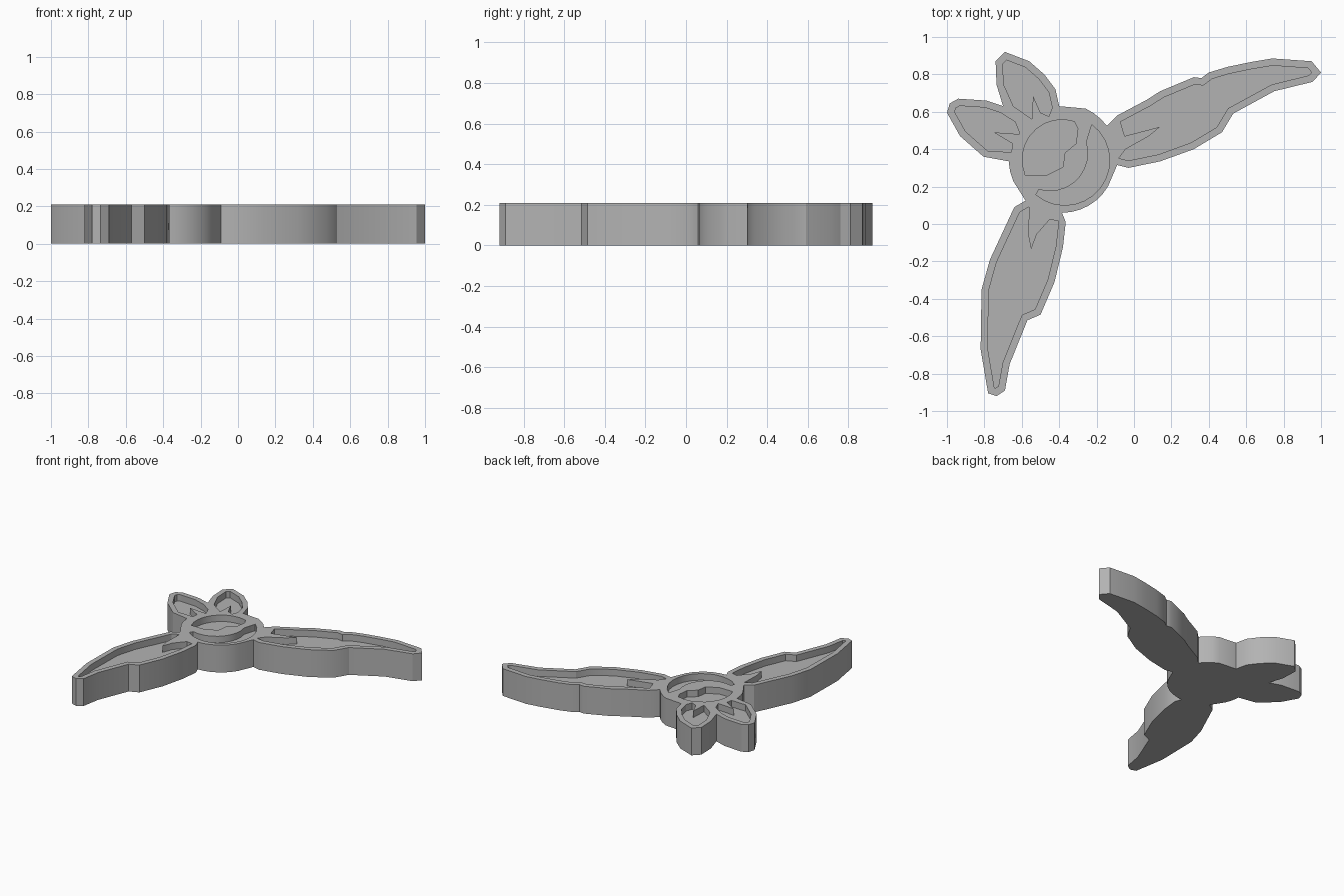
import bpy, bmesh, math
from mathutils import Vector

if "Cube" in bpy.data.objects:
    bpy.data.objects.remove(bpy.data.objects["Cube"])

HEIGHT, FLOOR, RIM = 0.21, 0.16, 0.038

grey = bpy.data.materials.new("plain grey")
grey.diffuse_color = (0.45, 0.45, 0.45, 1)
grey.use_nodes = True
grey.node_tree.nodes["Principled BSDF"].inputs["Base Color"].default_value = grey.diffuse_color


def arc(x, y, r, start, end, steps):
    """Points along a circular arc, angles in degrees."""
    angles = [math.radians(start + (end - start) * i / steps) for i in range(steps + 1)]
    return [(x + r * math.cos(a), y + r * math.sin(a)) for a in angles]


def inset(chain):
    """Shift an open clockwise chain inward by the rim width."""
    pts = [Vector(p) for p in chain]
    normals = []
    for a, b in zip(pts, pts[1:]):
        d = (b - a).normalized()
        normals.append(Vector((d.y, -d.x)))
    result = []
    for i, p in enumerate(pts):
        n0, n1 = normals[max(i - 1, 0)], normals[min(i, len(normals) - 1)]
        result.append(tuple(p + (n0 + n1) * RIM / (1 + n0.dot(n1))))
    return result


def prism(name, pts, z0, z1):
    """Extrude a flat outline between two heights."""
    bm = bmesh.new()
    face = bm.faces.new([bm.verts.new((x, y, z0)) for x, y in pts])
    top = bmesh.ops.extrude_face_region(bm, geom=[face], use_keep_orig=True)
    for v in top["geom"]:
        if isinstance(v, bmesh.types.BMVert):
            v.co.z = z1
    bmesh.ops.recalc_face_normals(bm, faces=bm.faces[:])
    mesh = bpy.data.meshes.new(name)
    bm.to_mesh(mesh)
    bm.free()
    mesh.materials.append(grey)
    obj = bpy.data.objects.new(name, mesh)
    bpy.context.collection.objects.link(obj)
    return obj


# Petals and leaves: outer edge, from base around the tip to base
upper_petal = [(-.735, .745), (-.74, .87), (-.69, .92), (-.56, .87), (-.48, .80),
               (-.42, .72), (-.40, .63)]
right_leaf = [(-.09, .58), (.07, .665), (.14, .71), (.32, .785), (.36, .78), (.40, .81),
              (.50, .84), (.62, .865), (.74, .885), (.95, .87), (1, .81), (.955, .76),
              (.75, .71), (.53, .59), (.47, .49), (.32, .40), (.14, .335),
              (-.03, .30), (-.09, .315)]
lower_leaf = [(-.365, .01), (-.38, -.125), (-.425, -.31), (-.50, -.485), (-.57, -.515),
              (-.665, -.75), (-.69, -.89), (-.735, -.92), (-.78, -.905), (-.82, -.67),
              (-.815, -.35), (-.77, -.19), (-.64, .09), (-.58, .125)]
left_petal = [(-.805, .36), (-.93, .47), (-1, .595), (-.985, .645), (-.94, .67),
              (-.79, .66), (-.70, .63)]

# Round bud fills the gaps between them
bud = (-.385, .345)
outline = (upper_petal + arc(*bud, .30, 65, 37, 3)
           + right_leaf + arc(*bud, .285, -30, -90, 6)
           + lower_leaf + arc(*bud, .285, 204, 182, 2) + left_petal)
plaque = prism("flower_plaque", outline, 0, HEIGHT)

# Sunken areas: inset limb edges closed by a pointed vein at the base
upper_vein = [(-.455, .575), (-.50, .595), (-.54, .685), (-.545, .56), (-.645, .63)]
right_vein = [(-.045, .40), (.08, .47), (.14, .52), (-.05, .47)]
lower_vein = [(-.565, -.06), (-.55, -.135), (-.52, -.055), (-.45, .025)]
left_vein = [(-.635, .545), (-.61, .48), (-.75, .49), (-.65, .43), (-.655, .385)]
bud_fold = [(-.47, .26), (-.38, .305), (-.37, .38), (-.31, .43), (-.30, .51)]
pockets = [
    inset(upper_petal) + upper_vein,
    inset(right_leaf) + right_vein,
    inset(lower_leaf) + lower_vein,
    inset(left_petal) + left_vein,
    arc(*bud, .213, 72, 203, 9) + bud_fold,
    arc(-.37, .34, .24, 53, -130, 14) + arc(-.45, .38, .205, -107, 17, 9),
]

# Carve each pocket into the top
cutters = []
for i, pts in enumerate(pockets):
    cutter = prism("pocket_cutter_%d" % i, pts, FLOOR, HEIGHT + 0.1)
    cutter.hide_render = True
    mod = plaque.modifiers.new("pocket", "BOOLEAN")
    mod.operation = "DIFFERENCE"
    mod.solver = "EXACT"
    mod.object = cutter
    cutters.append(cutter)

# Bake the carving, then drop the cutters
graph = bpy.context.evaluated_depsgraph_get()
carved = bpy.data.meshes.new_from_object(plaque.evaluated_get(graph))
plaque.modifiers.clear()
plaque.data = carved
for cutter in cutters:
    bpy.data.objects.remove(cutter)

# Smooth the curved walls, keep rims crisp
bpy.context.view_layer.objects.active = plaque
plaque.select_set(True)
bpy.ops.object.shade_smooth_by_angle(angle=math.radians(30))
